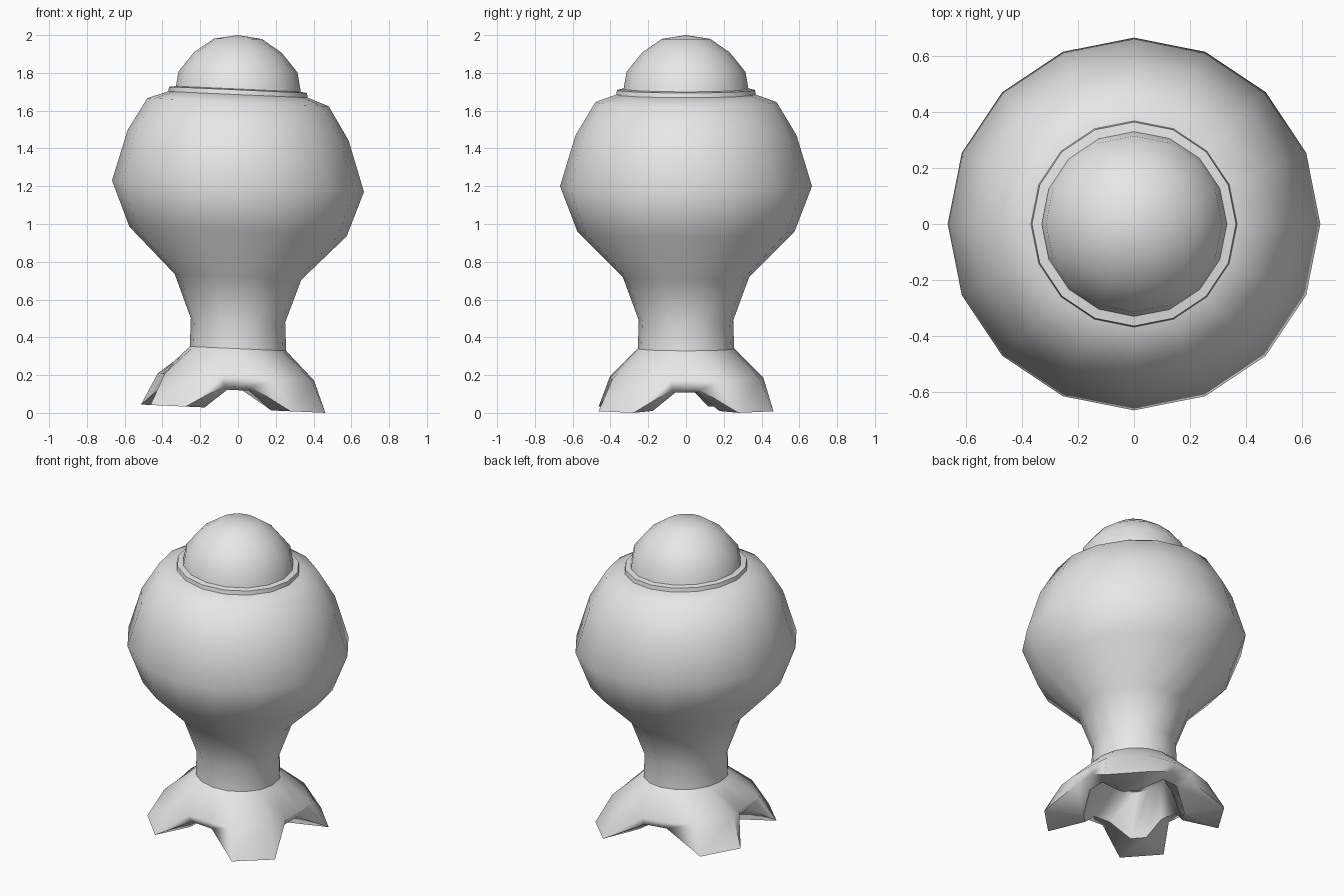
import bpy, bmesh, math

cube = bpy.data.objects.get("Cube")
if cube:
    bpy.data.objects.remove(cube, do_unlink=True)

SIDES = 16
TILT = -0.045          # the body leans slightly down towards +x

mat = bpy.data.materials.new("light_grey")
mat.use_nodes = True
GREY = (0.8, 0.8, 0.8, 1.0)
mat.diffuse_color = GREY
mat.node_tree.nodes["Principled BSDF"].inputs["Base Color"].default_value = GREY


def round_ring(r, z, tilt=TILT):
    """Plain circle of points, leaning by the tilt."""
    pts = []
    for i in range(SIDES):
        a = 2 * math.pi * i / SIDES
        x, y = r * math.cos(a), r * math.sin(a)
        pts.append((x, y, z + tilt * x))
    return pts


# Foot directions in degrees; the second foot is splayed a little backwards
FEET = [45, 148, 225, 315]


def foot_ring(foot_r, foot_z, foot_half, arch_r, arch_z):
    """Ring with two points per foot and two per arch between the feet."""
    pts = []
    for k, mid in enumerate(FEET):
        following = FEET[(k + 1) % 4] + (360 if k == 3 else 0)
        arch = (mid + following) / 2
        for deg, r, z in ((mid - foot_half, foot_r, foot_z), (mid + foot_half, foot_r, foot_z),
                          (arch - 11, arch_r, arch_z), (arch + 11, arch_r, arch_z)):
            a = math.radians(deg)
            x, y = r * math.cos(a), r * math.sin(a)
            pts.append((x, y, z + TILT * x))
    # start on the arch point nearest to +x so that ring points line up
    return pts[-1:] + pts[:-1]


def loft(name, rings, first_tip=None, last_tip=None, sharp=60):
    """Skin a stack of rings, closing the ends with a fan where a tip is given."""
    bm = bmesh.new()
    loops = [[bm.verts.new(p) for p in ring] for ring in rings]
    for lo, hi in zip(loops, loops[1:]):
        for i in range(SIDES):
            j = (i + 1) % SIDES
            bm.faces.new((lo[i], lo[j], hi[j], hi[i]))
    for loop, tip in ((loops[0], first_tip), (loops[-1], last_tip)):
        if tip:
            t = bm.verts.new(tip)
            for i in range(SIDES):
                bm.faces.new((loop[i], loop[(i + 1) % SIDES], t))
    bmesh.ops.recalc_face_normals(bm, faces=bm.faces)
    mesh = bpy.data.meshes.new(name)
    bm.to_mesh(mesh)
    bm.free()
    obj = bpy.data.objects.new(name, mesh)
    bpy.context.collection.objects.link(obj)
    mesh.materials.append(mat)
    bpy.ops.object.select_all(action='DESELECT')
    obj.select_set(True)
    bpy.context.view_layer.objects.active = obj
    bpy.ops.object.shade_smooth_by_angle(angle=math.radians(sharp))
    return obj


# Hollow flared base with four feet, from the inside roof out to the neck
base = [
    round_ring(0.19, 0.28),
    foot_ring(0.30, 0.021, 9, 0.30, 0.12),
    foot_ring(0.54, 0.021, 14, 0.385, 0.14),
    foot_ring(0.44, 0.19, 17, 0.41, 0.19),
    round_ring(0.255, 0.34),
]
loft("footed_base", base, first_tip=(0, 0, 0.30))

# Neck and bulbous body up to the shoulder
body = [(0.255, 0.34), (0.25, 0.49), (0.335, 0.72), (0.575, 0.96), (0.667, 1.20),
        (0.585, 1.47), (0.48, 1.645), (0.37, 1.685), (0.33, 1.69)]
loft("bulb_body", [round_ring(r, z) for r, z in body], last_tip=(0, 0, 1.70))

# Thin collar under the dome
collar = [(0.37, 1.68), (0.365, 1.71), (0.33, 1.715)]
loft("collar", [round_ring(r, z) for r, z in collar])

# Rounded dome on top
dome = [(0.335, 1.69), (0.315, 1.805), (0.232, 1.908), (0.128, 1.98)]
loft("dome", [round_ring(r, z, TILT * 0.2) for r, z in dome], last_tip=(0, 0, 2.0))
